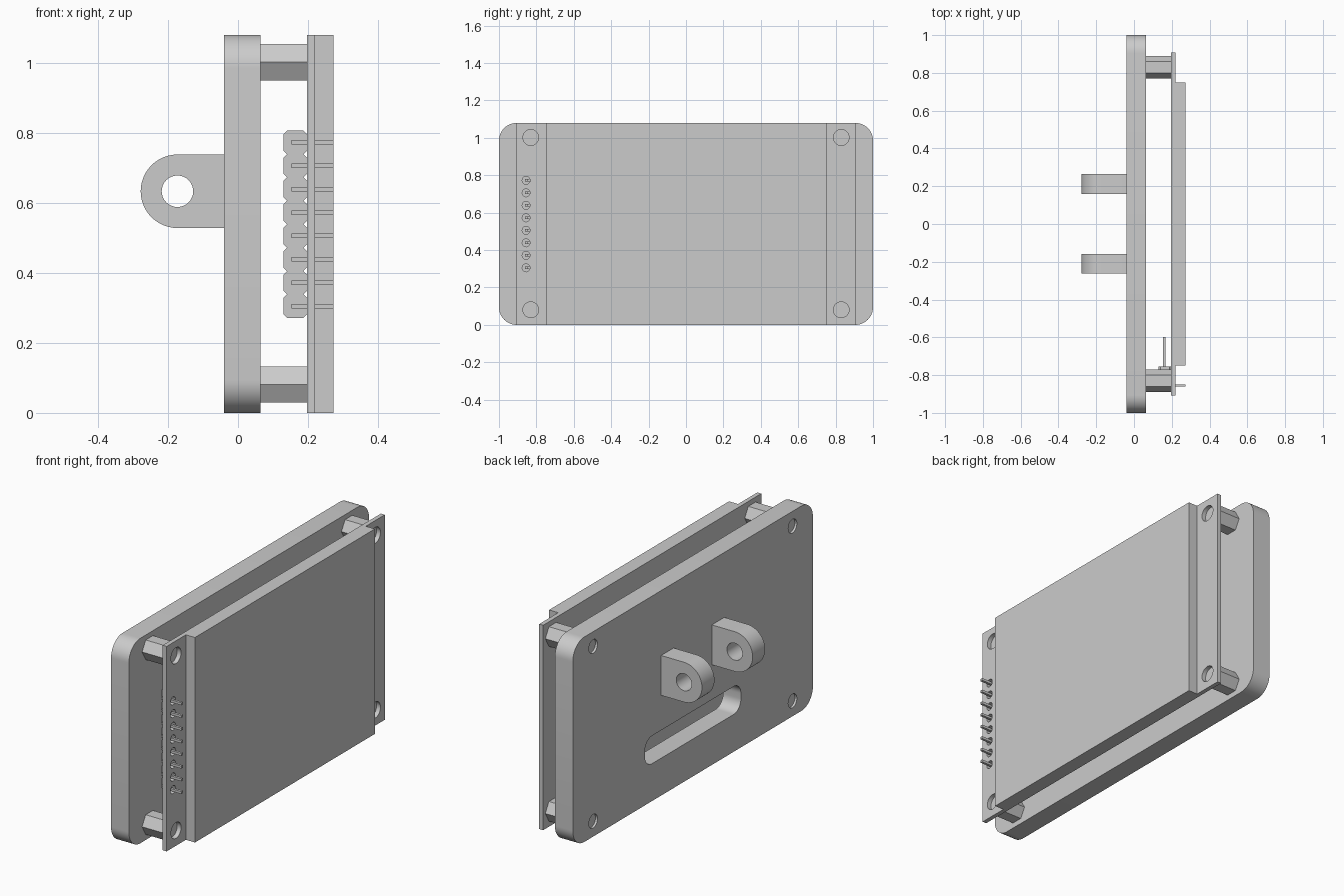
import bpy, bmesh, math

cube = bpy.data.objects.get("Cube")
if cube:
    bpy.data.objects.remove(cube, do_unlink=True)

GREY = (0.6, 0.6, 0.6, 1.0)
grey = bpy.data.materials.new("plain grey")
grey.use_nodes = True
grey.diffuse_color = GREY
grey.node_tree.nodes["Principled BSDF"].inputs["Base Color"].default_value = GREY


def arc(ca, cb, r, start, end, steps):
    """Points on an arc, angles in degrees."""
    return [(ca + r * math.cos(math.radians(start + (end - start) * i / steps)),
             cb + r * math.sin(math.radians(start + (end - start) * i / steps)))
            for i in range(steps + 1)]


def ring(ca, cb, r, sides=32):
    return arc(ca, cb, r, 0, 360, sides)[:-1]


def rect(a0, a1, b0, b1, r=0.0, steps=12):
    """Rectangle, with rounded (or, with one step, chamfered) corners."""
    if not r:
        return [(a0, b0), (a1, b0), (a1, b1), (a0, b1)]
    return (arc(a1 - r, b1 - r, r, 0, 90, steps) + arc(a0 + r, b1 - r, r, 90, 180, steps)
            + arc(a0 + r, b0 + r, r, 180, 270, steps) + arc(a1 - r, b0 + r, r, 270, 360, steps))


PLACE = {"x": lambda a, b, t: (t, a, b),
         "y": lambda a, b, t: (a, t, b),
         "z": lambda a, b, t: (a, b, t)}


def build(name, axis, pieces):
    """One object from extruded outlines, each given as (outline, low, high)."""
    bm = bmesh.new()
    for outline, low, high in pieces:
        bottom = [bm.verts.new(PLACE[axis](a, b, low)) for a, b in outline]
        top = [bm.verts.new(PLACE[axis](a, b, high)) for a, b in outline]
        bm.faces.new(bottom)
        bm.faces.new(top)
        n = len(outline)
        for i in range(n):
            j = (i + 1) % n
            bm.faces.new((bottom[i], bottom[j], top[j], top[i]))
    bmesh.ops.recalc_face_normals(bm, faces=bm.faces)
    mesh = bpy.data.meshes.new(name)
    bm.to_mesh(mesh)
    bm.free()
    mesh.materials.append(grey)
    obj = bpy.data.objects.new(name, mesh)
    bpy.context.collection.objects.link(obj)
    return obj


def select(obj):
    bpy.ops.object.select_all(action="DESELECT")
    obj.select_set(True)
    bpy.context.view_layer.objects.active = obj


def cut(obj, axis, pieces):
    cutter = build("cutter", axis, pieces)
    cutter.hide_render = True
    mod = obj.modifiers.new("cut", "BOOLEAN")
    mod.operation = "DIFFERENCE"
    mod.solver = "EXACT"
    mod.object = cutter
    select(obj)
    bpy.ops.object.modifier_apply(modifier=mod.name)
    bpy.data.objects.remove(cutter, do_unlink=True)


# Main dimensions
HEIGHT = 1.08
BACK, FACE = -0.04, 0.064          # backing plate
BOARD, SCREEN, FRONT = 0.197, 0.22, 0.273
CORNERS = [(y, z) for y in (-0.83, 0.83) for z in (0.081, 1.002)]
PIN_Y = -0.855
PIN_Z = [0.305 + 0.0668 * i for i in range(8)]
parts = []

# Backing plate with cable slot and screw recesses
plate = build("backing_plate", "x", [(rect(-1, 1, 0, HEIGHT, 0.095), BACK, FACE)])
cut(plate, "x", [(rect(-0.4, 0.4, 0.197, 0.344, 0.06), BACK - 0.1, FACE + 0.1)]
    + [(ring(y, z, 0.036), BACK - 0.1, BACK + 0.012) for y, z in CORNERS])
parts.append(plate)

# Hinge lugs
LUG_X, LUG_Z, LUG_R = -0.173, 0.633, 0.105
for side, y in (("right", -0.21), ("left", 0.212)):
    outline = arc(LUG_X, LUG_Z, LUG_R, 90, 270, 24)
    outline += [(BACK, LUG_Z - LUG_R), (BACK, LUG_Z + LUG_R)]
    lug = build("hinge_lug_" + side, "y", [(outline, y - 0.052, y + 0.052)])
    cut(lug, "y", [(ring(LUG_X, LUG_Z, 0.045), y - 0.2, y + 0.2)])
    parts.append(lug)

# Hexagonal standoffs
for i, (y, z) in enumerate(CORNERS):
    parts.append(build(f"standoff_{i + 1}", "x", [(ring(y, z, 0.06, 6), FACE, BOARD)]))

# Circuit board with screw and pin holes
board = build("circuit_board", "x", [(rect(-0.908, 0.908, 0, HEIGHT), BOARD, SCREEN)])
cut(board, "x", [(ring(y, z, 0.042), BOARD - 0.1, SCREEN + 0.1) for y, z in CORNERS]
    + [(ring(PIN_Y, z, 0.021, 20), BOARD - 0.1, SCREEN + 0.1) for z in PIN_Z])
parts.append(board)

# Screen panel
parts.append(build("screen_panel", "x", [(rect(-0.748, 0.75, 0, HEIGHT), SCREEN, FRONT)]))

# Pin header: chamfered blocks and bent pins
parts.append(build("header_body", "y", [
    (rect(0.13, BOARD, z - 0.0334, z + 0.0334, 0.01, 1), -0.822, -0.755) for z in PIN_Z]))
T = 0.0065
PIN_X = 0.16
bent = [(PIN_X - T, -0.597), (PIN_X - T, PIN_Y - T), (FRONT, PIN_Y - T),
        (FRONT, PIN_Y + T), (PIN_X + T, PIN_Y + T), (PIN_X + T, -0.597)]
parts.append(build("header_pins", "z", [(bent, z - T, z + T) for z in PIN_Z]))

for obj in parts:
    select(obj)
    bpy.ops.object.shade_smooth_by_angle(angle=math.radians(30))
